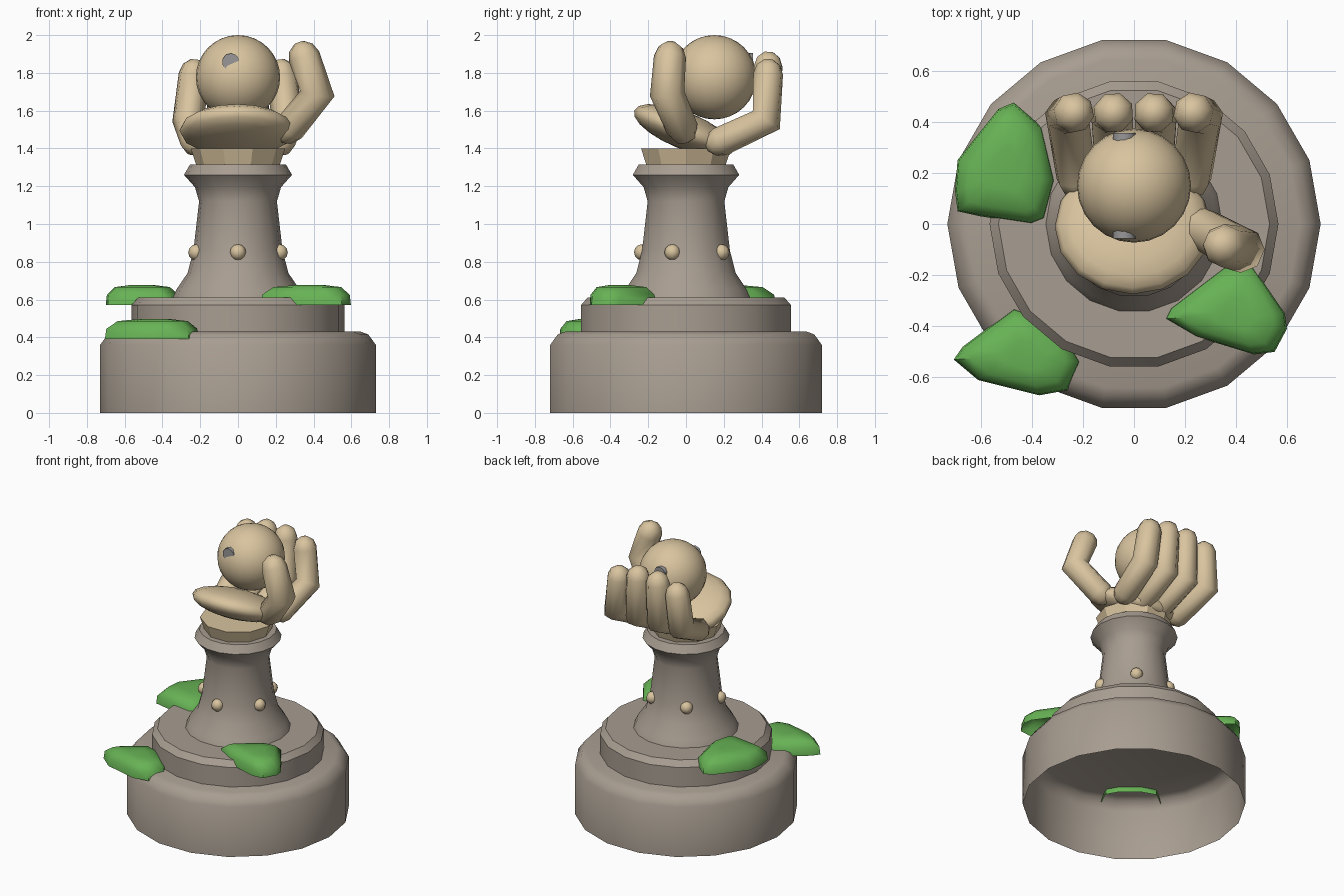
import bpy, bmesh, math
from mathutils import Vector, Matrix

if "Cube" in bpy.data.objects:
    bpy.data.objects.remove(bpy.data.objects["Cube"])


def material(name, rgb):
    m = bpy.data.materials.new(name)
    m.diffuse_color = (*rgb, 1)
    m.use_nodes = True
    m.node_tree.nodes["Principled BSDF"].inputs["Base Color"].default_value = m.diffuse_color
    return m


STONE = material("stone", (0.39, 0.337, 0.283))
TAN = material("tan", (0.69, 0.55, 0.345))
GREEN = material("leaf green", (0.135, 0.445, 0.09))
GREY = material("grey", (0.32, 0.31, 0.31))


def finish(bm, name, mat, angle=40):
    bmesh.ops.recalc_face_normals(bm, faces=bm.faces)
    me = bpy.data.meshes.new(name)
    bm.to_mesh(me)
    bm.free()
    me.materials.append(mat)
    ob = bpy.data.objects.new(name, me)
    bpy.context.collection.objects.link(ob)
    for p in me.polygons:
        p.use_smooth = angle > 0
    if angle > 0:
        me.set_sharp_from_angle(angle=math.radians(angle))
    return ob


def loft(bm, rings, cap_start=False, cap_end=False):
    rows = [[bm.verts.new(p) for p in ring] for ring in rings]
    for a, b in zip(rows, rows[1:]):
        for i in range(len(a)):
            j = (i + 1) % len(a)
            bm.faces.new((a[i], a[j], b[j], b[i]))
    if cap_start:
        bm.faces.new(rows[0][::-1])
    if cap_end:
        bm.faces.new(rows[-1])


def lathe(name, profile, sides, mat, cap_end=True, angle=40):
    bm = bmesh.new()
    rings = [[(r * math.cos(2 * math.pi * i / sides), r * math.sin(2 * math.pi * i / sides), z)
              for i in range(sides)] for r, z in profile]
    loft(bm, rings, False, cap_end)
    return finish(bm, name, mat, angle)


def ball(name, loc, radii, mat, segs=24, rings=16, tilt=0):
    bm = bmesh.new()
    mtx = Matrix.Translation(loc) @ Matrix.Rotation(tilt, 4, 'X') @ Matrix.Diagonal((*radii, 1))
    bmesh.ops.create_uvsphere(bm, u_segments=segs, v_segments=rings, radius=1, matrix=mtx)
    return finish(bm, name, mat, 60)


def digit(name, pts, r, mat, sides=8):
    """Bent capsule through the points."""
    pts = [Vector(p) for p in pts]
    d0 = (pts[1] - pts[0]).normalized()
    d1 = (pts[-1] - pts[-2]).normalized()
    stations = [(pts[0] - d0 * r * 0.95, d0, 0.3), (pts[0] - d0 * r * 0.6, d0, 0.78)]
    for i, p in enumerate(pts):
        a = d0 if i == 0 else (p - pts[i - 1]).normalized()
        b = d1 if i == len(pts) - 1 else (pts[i + 1] - p).normalized()
        stations.append((p, (a + b).normalized(), 1 / math.sqrt((1 + a.dot(b)) / 2) ** 0.5))
    stations += [(pts[-1] + d1 * r * 0.6, d1, 0.78), (pts[-1] + d1 * r * 0.95, d1, 0.3)]
    side = d0.cross(d1).normalized()
    rings = []
    for p, d, s in stations:
        up = d.cross(side).normalized()
        rings.append([p + r * s * (side * math.cos(t) + up * math.sin(t))
                      for t in [2 * math.pi * (k + 0.5) / sides for k in range(sides)]])
    bm = bmesh.new()
    loft(bm, rings, True, True)
    return finish(bm, name, mat, 60)


def leaf(name, outline, z):
    """Open-bottomed low dome over an uneven outline."""
    n = len(outline)
    cx = sum(p[0] for p in outline) / n
    cy = sum(p[1] for p in outline) / n
    rings = [[(cx + (x - cx) * s, cy + (y - cy) * s, z + h) for x, y in outline]
             for s, h in ((1, 0), (0.97, 0.055), (0.75, 0.096), (0.35, 0.106))]
    bm = bmesh.new()
    loft(bm, rings, False, True)
    return finish(bm, name, GREEN, 50)


# Pedestal: hollow drum, upper tier, waisted column
lathe("base_drum", [(0.73, 0), (0.73, 0.36), (0.69, 0.415), (0.65, 0.43)], 18, STONE)
lathe("upper_tier", [(0.565, 0.43), (0.565, 0.57), (0.53, 0.61)], 18, STONE)
lathe("column", [(0.345, 0.61), (0.325, 0.655), (0.267, 0.74), (0.236, 0.86), (0.206, 1.12),
                 (0.228, 1.195), (0.286, 1.26), (0.254, 1.315)], 18, STONE)

# Round studs around the column
for k in range(5):
    a = math.radians(-90 + 72 * k)
    ball(f"stud_{k + 1}", (0.232 * math.cos(a), 0.232 * math.sin(a), 0.85),
         (0.043, 0.043, 0.043), TAN, 8, 6)

# Wrist and palm
lathe("wrist", [(0.22, 1.31), (0.25, 1.40)], 10, TAN, True, 0)
ball("palm", (-0.005, -0.01, 1.495), (0.305, 0.285, 0.098), TAN, 16, 10, math.radians(-22))

# Four fingers curling up behind the ball
for k, (base, knee, tip, top) in enumerate([(-0.225, -0.262, -0.235, 1.795), (-0.075, -0.087, -0.08, 1.835),
                                            (0.075, 0.087, 0.078, 1.835), (0.225, 0.262, 0.232, 1.795)]):
    digit(f"finger_{k + 1}", [(base, 0.18, 1.435), (knee, 0.425, 1.55), (tip, 0.435, top)], 0.08, TAN)

# Thumb
digit("thumb", [(0.27, -0.02, 1.505), (0.42, -0.1, 1.69), (0.35, -0.085, 1.885)], 0.085, TAN)

# Held ball with a round grey mark on front and back
ball("held_ball", (0, 0.15, 1.777), (0.223, 0.223, 0.223), TAN)
bm = bmesh.new()
bmesh.ops.create_cone(bm, cap_ends=True, segments=10, radius1=0.046, radius2=0.046, depth=0.412,
                      matrix=Matrix.Translation((-0.038, 0.15, 1.858)) @ Matrix.Rotation(math.pi / 2, 4, 'X'))
finish(bm, "ball_mark", GREY)

# Leaves resting on the tiers
leaf("leaf_front_left", [(-0.705, -0.53), (-0.67, -0.48), (-0.47, -0.33), (-0.36, -0.37), (-0.25, -0.47),
                         (-0.21, -0.54), (-0.26, -0.65), (-0.37, -0.67), (-0.61, -0.61)], 0.39)
leaf("leaf_back_left", [(-0.69, 0.05), (-0.70, 0.13), (-0.69, 0.25), (-0.53, 0.45), (-0.47, 0.475),
                        (-0.36, 0.38), (-0.31, 0.17), (-0.35, 0.02), (-0.40, 0.0), (-0.60, 0.03)], 0.57)
leaf("leaf_front_right", [(0.12, -0.37), (0.14, -0.33), (0.35, -0.17), (0.46, -0.16), (0.59, -0.35),
                          (0.598, -0.41), (0.55, -0.5), (0.47, -0.51), (0.24, -0.44)], 0.57)
